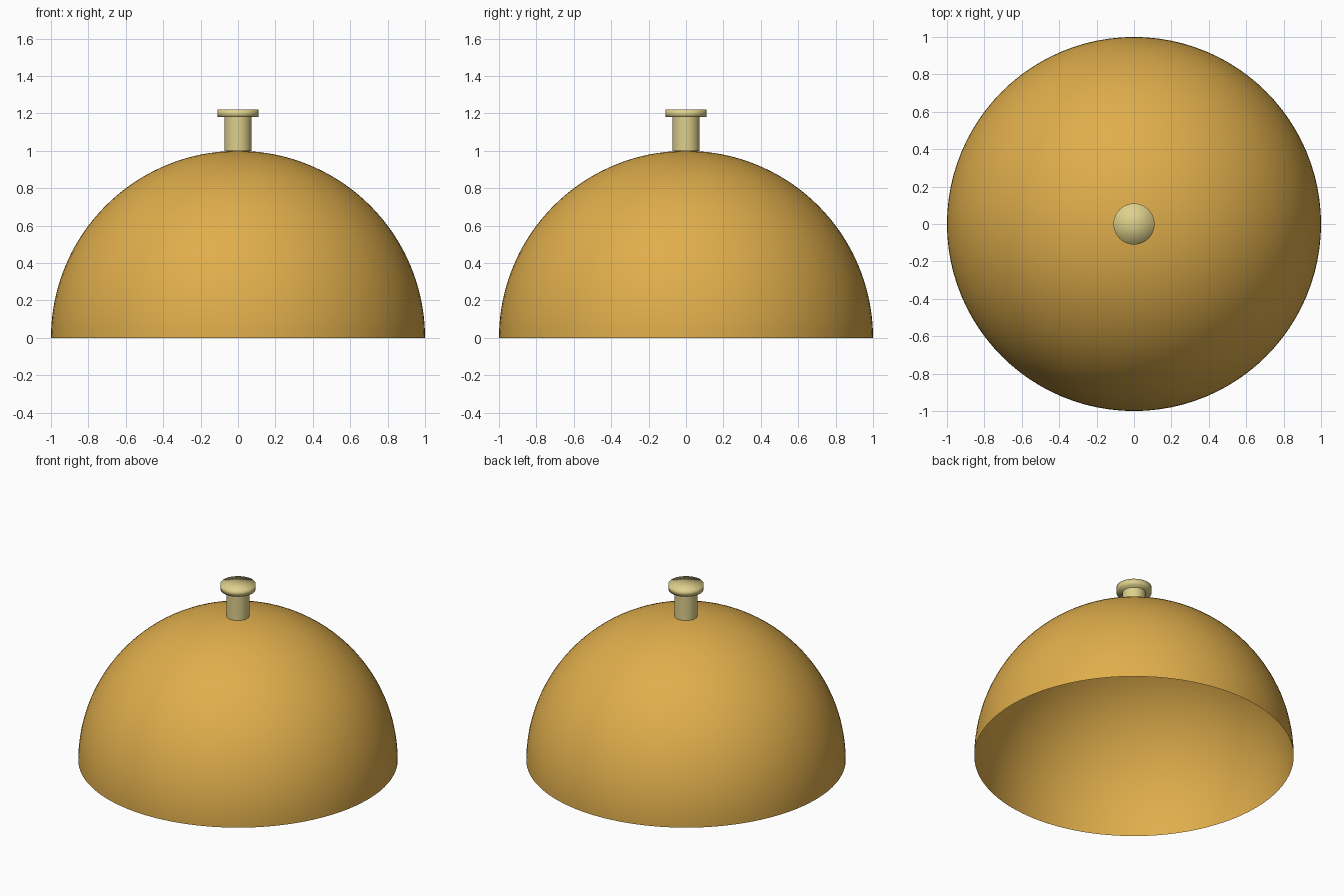
import bpy, bmesh, math

if "Cube" in bpy.data.objects:
    bpy.data.objects.remove(bpy.data.objects["Cube"])

SEGMENTS = 96


def material(name, rgb):
    m = bpy.data.materials.new(name)
    m.diffuse_color = (*rgb, 1.0)
    m.use_nodes = True
    m.node_tree.nodes["Principled BSDF"].inputs["Base Color"].default_value = m.diffuse_color
    return m


def lathe(name, profile, mat, segments=SEGMENTS):
    """Spin a (radius, height) profile around the z axis."""
    bm = bmesh.new()
    verts = [bm.verts.new((r, 0, z)) for r, z in profile]
    edges = [bm.edges.new(pair) for pair in zip(verts, verts[1:])]
    bmesh.ops.spin(bm, geom=verts + edges, cent=(0, 0, 0), axis=(0, 0, 1),
                   angle=math.tau, steps=segments, use_duplicate=False)
    bmesh.ops.remove_doubles(bm, verts=bm.verts, dist=1e-5)
    bmesh.ops.recalc_face_normals(bm, faces=bm.faces)
    # Open shells need their normals pointing away from the centre
    bm.normal_update()
    side = max(bm.faces, key=lambda f: f.calc_center_median().xy.length)
    if side.normal.xy.dot(side.calc_center_median().xy) < 0:
        bmesh.ops.reverse_faces(bm, faces=bm.faces)
    for f in bm.faces:
        f.smooth = True
    mesh = bpy.data.meshes.new(name)
    bm.to_mesh(mesh)
    bm.free()
    mesh.materials.append(mat)
    obj = bpy.data.objects.new(name, mesh)
    bpy.context.collection.objects.link(obj)
    return obj


gold = material("warm gold", (0.745, 0.423, 0.072))
brass = material("pale brass", (0.73, 0.63, 0.26))

# Hollow hemispherical dome, open underneath
steps = 40
arc = [i / steps * math.pi / 2 for i in range(steps)]
lathe("dome", [(math.cos(a), math.sin(a)) for a in arc] + [(0, 1)], gold)

# Straight stem with crisp ends, seated on the top of the dome
stem = lathe("stem", [(0, 0.998), (0.072, 0.998), (0.072, 1.18), (0, 1.18)],
             brass, 48)
bpy.context.view_layer.objects.active = stem
stem.select_set(True)
bpy.ops.object.shade_smooth_by_angle(angle=math.radians(40))
stem.select_set(False)

# Wide button cap, softly shaded over its rim
lathe("button_cap", [(0, 1.18), (0.11, 1.18), (0.11, 1.22), (0, 1.22)],
      brass, 48)
